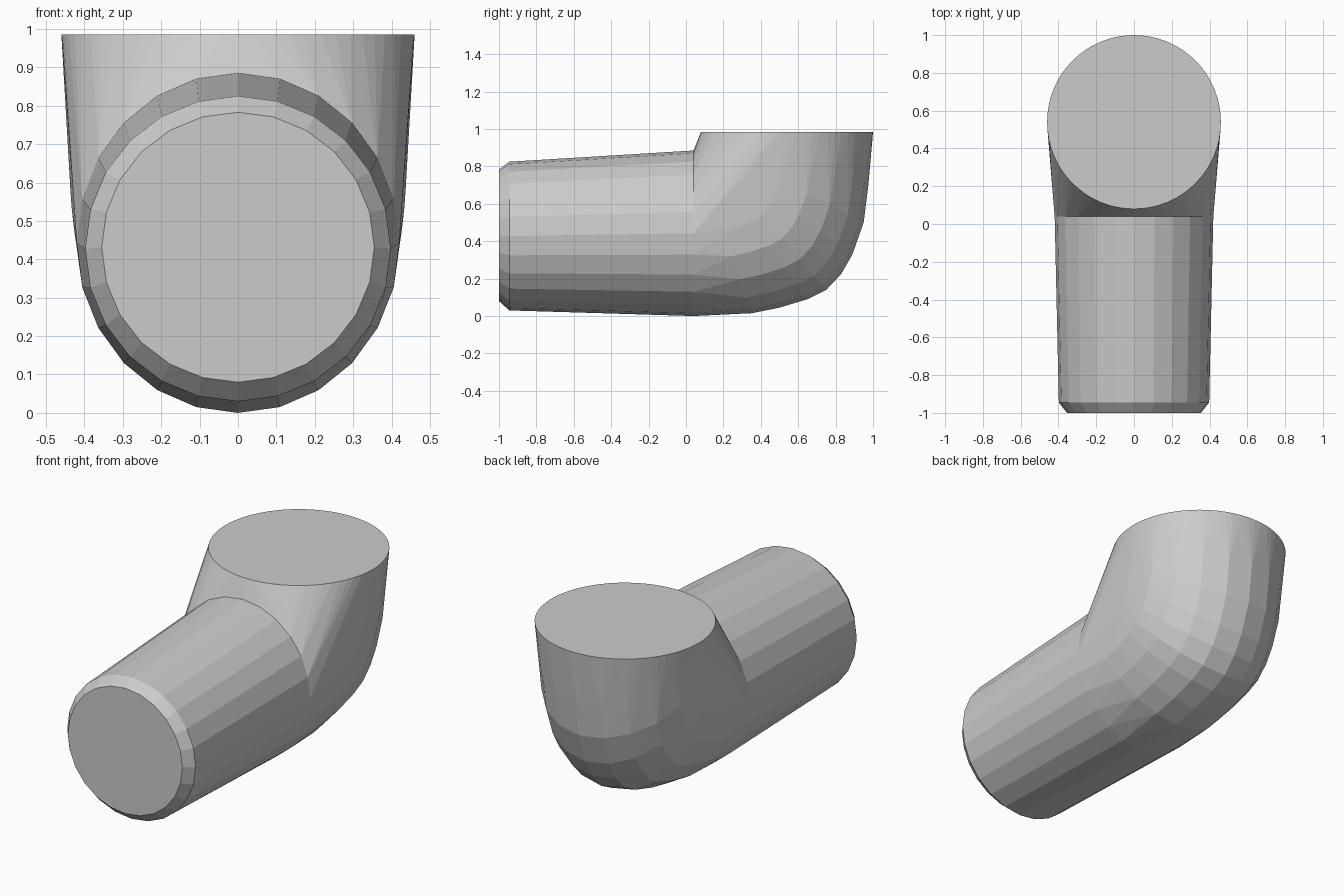
import bpy, bmesh
from math import sin, cos, pi
from mathutils import Vector

cube = bpy.data.objects.get("Cube")
if cube:
    bpy.data.objects.remove(cube, do_unlink=True)

grey = bpy.data.materials.new("plain grey")
grey.use_nodes = True
grey.diffuse_color = (0.6, 0.6, 0.6, 1)
grey.node_tree.nodes["Principled BSDF"].inputs["Base Color"].default_value = (0.6, 0.6, 0.6, 1)


def ring(bm, inner, outer, half_width, sides):
    """Ellipse whose inner and outer points lie in the x = 0 plane, given as (y, z)."""
    a, b = Vector((0, *inner)), Vector((0, *outer))
    centre, arm = (a + b) / 2, (a - b) / 2
    across = Vector((half_width, 0, 0))
    angles = [2 * pi * i / sides for i in range(sides)]
    return [bm.verts.new(centre + arm * cos(t) + across * sin(t)) for t in angles]


def finish(bm, name):
    bmesh.ops.recalc_face_normals(bm, faces=bm.faces)
    mesh = bpy.data.meshes.new(name)
    bm.to_mesh(mesh)
    bm.free()
    mesh.materials.append(grey)
    obj = bpy.data.objects.new(name, mesh)
    bpy.context.collection.objects.link(obj)


SIDES = 24
SEAM = 0.04
seam_ring = ((SEAM, 0.885), (SEAM, 0.0), 0.42)

# Barrel: tapered tube with a chamfered, closed front end
bm = bmesh.new()
rings = [ring(bm, *spec, SIDES) for spec in (
    ((-1, 0.783), (-1, 0.08), 0.355),
    ((-0.945, 0.825), (-0.945, 0.03), 0.398),
    seam_ring)]
bm.faces.new(rings[0])
for r, s in zip(rings, rings[1:]):
    for i in range(SIDES):
        j = (i + 1) % SIDES
        bm.faces.new((r[i], r[j], s[j], s[i]))
finish(bm, "barrel")

# Elbow: hull around rings that fan from the barrel up to the round top
bm = bmesh.new()
ring(bm, *seam_ring, SIDES)
outline = [(0.35, 0.015), (0.5, 0.045), (0.65, 0.09), (0.75, 0.14), (0.83, 0.225),
           (0.89, 0.33), (0.95, 0.5), (0.975, 0.7)]
for k, outer in enumerate(outline, 1):
    t = k / (len(outline) + 1)
    inner = (SEAM + 0.04 * t, 0.885 + 0.1 * t)
    ring(bm, inner, outer, 0.42 + 0.03 * t, 20)
ring(bm, (0.08, 0.985), (1.0, 0.985), 0.46, 64)
hull = bmesh.ops.convex_hull(bm, input=bm.verts[:])
spare = set(hull["geom_interior"]) | set(hull["geom_unused"])
bmesh.ops.delete(bm, geom=[v for v in spare if isinstance(v, bmesh.types.BMVert)],
                 context='VERTS')
# Open the side that joins the barrel
bmesh.ops.delete(bm, geom=[f for f in bm.faces
                           if all(abs(v.co.y - SEAM) < 1e-4 for v in f.verts)],
                 context='FACES')
bmesh.ops.dissolve_limit(bm, angle_limit=0.005, verts=bm.verts, edges=bm.edges)
finish(bm, "elbow")
